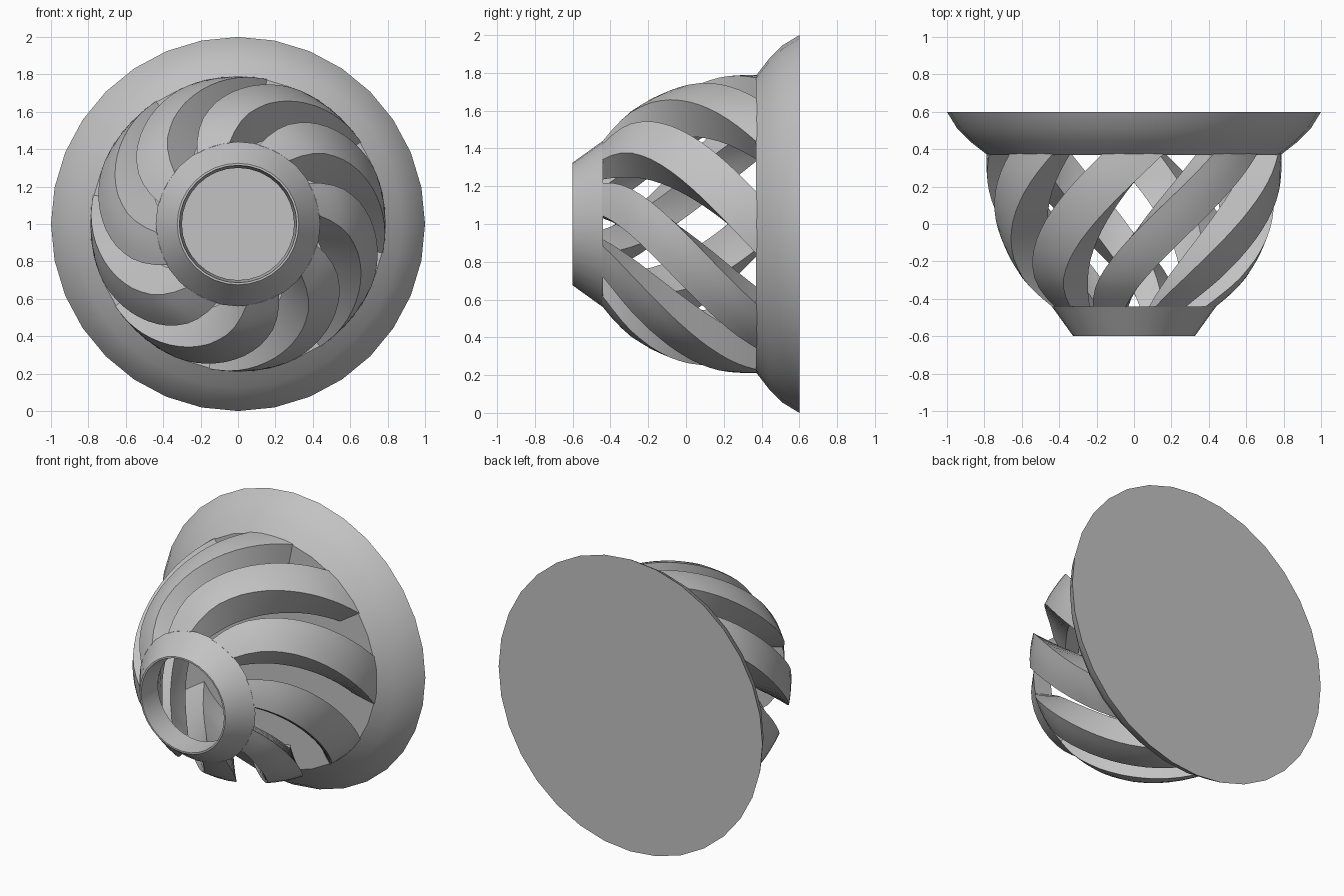
import bpy, bmesh, math

if "Cube" in bpy.data.objects:
    bpy.data.objects.remove(bpy.data.objects["Cube"])

grey = bpy.data.materials.new("plain grey")
grey.diffuse_color = (0.54, 0.54, 0.54, 1)
grey.use_nodes = True
grey.node_tree.nodes["Principled BSDF"].inputs["Base Color"].default_value = grey.diffuse_color
RIBS, STEPS, ACROSS = 8, 16, 4
RIB_WIDTH, TWIST, START = 24, 63, 96
Y0, Y1 = -0.445, 0.38
# (y, radius) of the outer and inner bowl wall
OUTER = [(-0.6, 0.325), (-0.44, 0.44), (-0.37, 0.525), (-0.3, 0.59), (-0.2, 0.655), (-0.1, 0.702),
         (0, 0.737), (0.1, 0.763), (0.2, 0.781), (0.28, 0.788), (0.4, 0.79)]
INNER = [(-0.6, 0.314), (-0.45, 0.30), (-0.3, 0.385), (-0.2, 0.44), (-0.1, 0.485),
         (0, 0.525), (0.1, 0.56), (0.2, 0.59), (0.4, 0.625)]


def radius(curve, y):
    for (a, ra), (b, rb) in zip(curve, curve[1:]):
        if y <= b:
            return ra + (rb - ra) * (y - a) / (b - a)
    return curve[-1][1]


def point(r, y, deg):
    t = math.radians(deg)
    return (r * math.cos(t), y, 1 + r * math.sin(t))


def finish(bm, name, angle=30):
    bmesh.ops.remove_doubles(bm, verts=bm.verts, dist=1e-5)
    bmesh.ops.recalc_face_normals(bm, faces=bm.faces)
    mesh = bpy.data.meshes.new(name)
    bm.to_mesh(mesh)
    bm.free()
    mesh.materials.append(grey)
    ob = bpy.data.objects.new(name, mesh)
    bpy.context.collection.objects.link(ob)
    bpy.ops.object.select_all(action='DESELECT')
    ob.select_set(True)
    bpy.context.view_layer.objects.active = ob
    bpy.ops.object.shade_smooth_by_angle(angle=math.radians(angle))


def loft(bm, rings, closed):
    """Joins rings of points with quads; optionally joins the last to the first."""
    rows = [[bm.verts.new(p) for p in ring] for ring in rings]
    pairs = list(zip(rows, rows[1:])) + ([(rows[-1], rows[0])] if closed else [])
    for a, b in pairs:
        n = len(a)
        for i in range(n):
            j = (i + 1) % n
            bm.faces.new((a[i], a[j], b[j], b[i]))
    if not closed:
        bm.faces.new(rows[0])
        bm.faces.new(rows[-1])


def circle(y, r, n):
    return [point(r, y, 90 + 360 * i / n) for i in range(n)]


# Flared base with a flat back and a flat floor
bm = bmesh.new()
loft(bm, [circle(y, r, 32) for y, r in
          [(0.37, 0.785), (0.44, 0.875), (0.51, 0.945), (0.58, 0.988), (0.6, 1.0)]], False)
finish(bm, "flared_base")

# Ring around the front opening
bm = bmesh.new()
loft(bm, [circle(y, r, 32) for y, r in
          [(-0.6, 0.325), (-0.44, 0.44), (-0.44, 0.30), (-0.6, 0.314)]], True)
finish(bm, "front_ring")

# Twisted ribs between ring and base
for k in range(RIBS):
    bm = bmesh.new()
    sections = []
    for s in range(STEPS + 1):
        t = s / STEPS
        y = Y0 + (Y1 - Y0) * t
        first = START + 360 * k / RIBS - TWIST * t
        angles = [first + RIB_WIDTH * i / ACROSS for i in range(ACROSS + 1)]
        sections.append([point(radius(OUTER, y), y, a) for a in angles] +
                        [point(radius(INNER, y), y, a) for a in reversed(angles)])
    loft(bm, sections, False)
    finish(bm, f"twisted_rib_{k + 1}")
